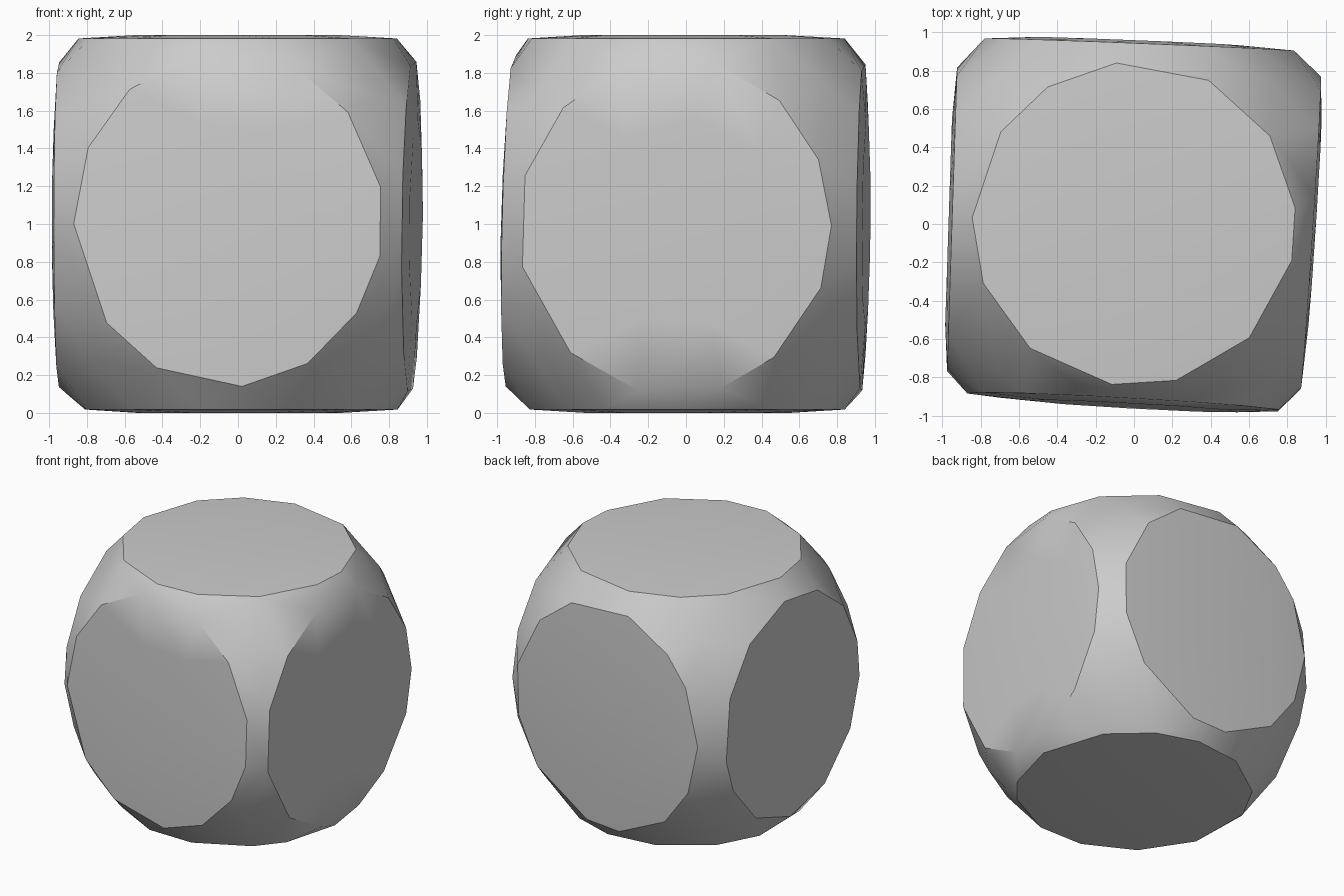
import bpy, bmesh, math, random
from mathutils import Vector

cube = bpy.data.objects.get("Cube")
if cube:
    bpy.data.objects.remove(cube, do_unlink=True)

random.seed(4)
RADIUS = 1.24     # width of the ellipsoid that rounds off the corners
HEIGHT = 1.34     # its taller vertical radius
SIDES = 13        # points round each face disc
BULGE = 0.018     # how far each face swells in the middle

# axis, distance from centre, slopes along the next two axes (cyclic order)
FACES = [
    (0, 0.925, 0.065, 0.012),    # left
    (0, -0.950, 0.033, 0.0),     # right
    (1, -0.932, 0.025, -0.055),  # front
    (1, 0.937, 0.008, -0.040),   # back
    (2, 0.982, 0.0, 0.0),        # top
    (2, -0.982, 0.0, 0.0),       # bottom
]


def face_point(axis, dist, su, sv, r, angle, swell):
    """Point at polar position (r, angle) on a slightly tilted cube face."""
    u, v = r * math.cos(angle), r * math.sin(angle)
    p = Vector((0, 0, 0))
    p[axis] = dist + su * u + sv * v + math.copysign(swell, dist)
    p[(axis + 1) % 3] = u
    p[(axis + 2) % 3] = v
    return p


def depth(p):
    """1 on the rounding ellipsoid, less inside it."""
    return Vector((p.x / RADIUS, p.y / RADIUS, p.z / HEIGHT)).length


points = []
for axis, dist, su, sv in FACES:
    start = random.uniform(0, math.tau)
    for i in range(SIDES):
        a = start + math.tau * (i + random.uniform(-0.2, 0.2)) / SIDES
        # Slide the rim point outwards until it meets the ellipsoid
        r = 0.6
        while depth(face_point(axis, dist, su, sv, r, a, 0)) < 1:
            r += 0.005
        points.append(face_point(axis, dist, su, sv, r, a, 0))
    for i in range(9):
        points.append(face_point(axis, dist, su, sv, 0.55,
                                 start + math.tau * i / 9, BULGE))

# Worn corners
for x in (-1, 1):
    for y in (-1, 1):
        for z in (-1, 1):
            d = Vector((x, y, z)) + Vector([random.uniform(-0.12, 0.12) for _ in range(3)])
            points.append(d / depth(d))

# Wrap the points into one solid
bm = bmesh.new()
for p in points:
    bm.verts.new(p + Vector((0, 0, 1)))
bmesh.ops.convex_hull(bm, input=bm.verts)
loose = [v for v in bm.verts if not v.link_faces]
bmesh.ops.delete(bm, geom=loose, context='VERTS')
bmesh.ops.recalc_face_normals(bm, faces=bm.faces)
mesh = bpy.data.meshes.new("rounded_block")
bm.to_mesh(mesh)
bm.free()

block = bpy.data.objects.new("rounded_block", mesh)
bpy.context.collection.objects.link(block)

# Plain stone colour
stone = bpy.data.materials.new("light_grey")
stone.use_nodes = True
colour = (0.6, 0.6, 0.6, 1)
stone.diffuse_color = colour
stone.node_tree.nodes["Principled BSDF"].inputs["Base Color"].default_value = colour
mesh.materials.append(stone)

bpy.ops.object.select_all(action='DESELECT')
block.select_set(True)
bpy.context.view_layer.objects.active = block
bpy.ops.object.shade_smooth_by_angle(angle=math.radians(33))
